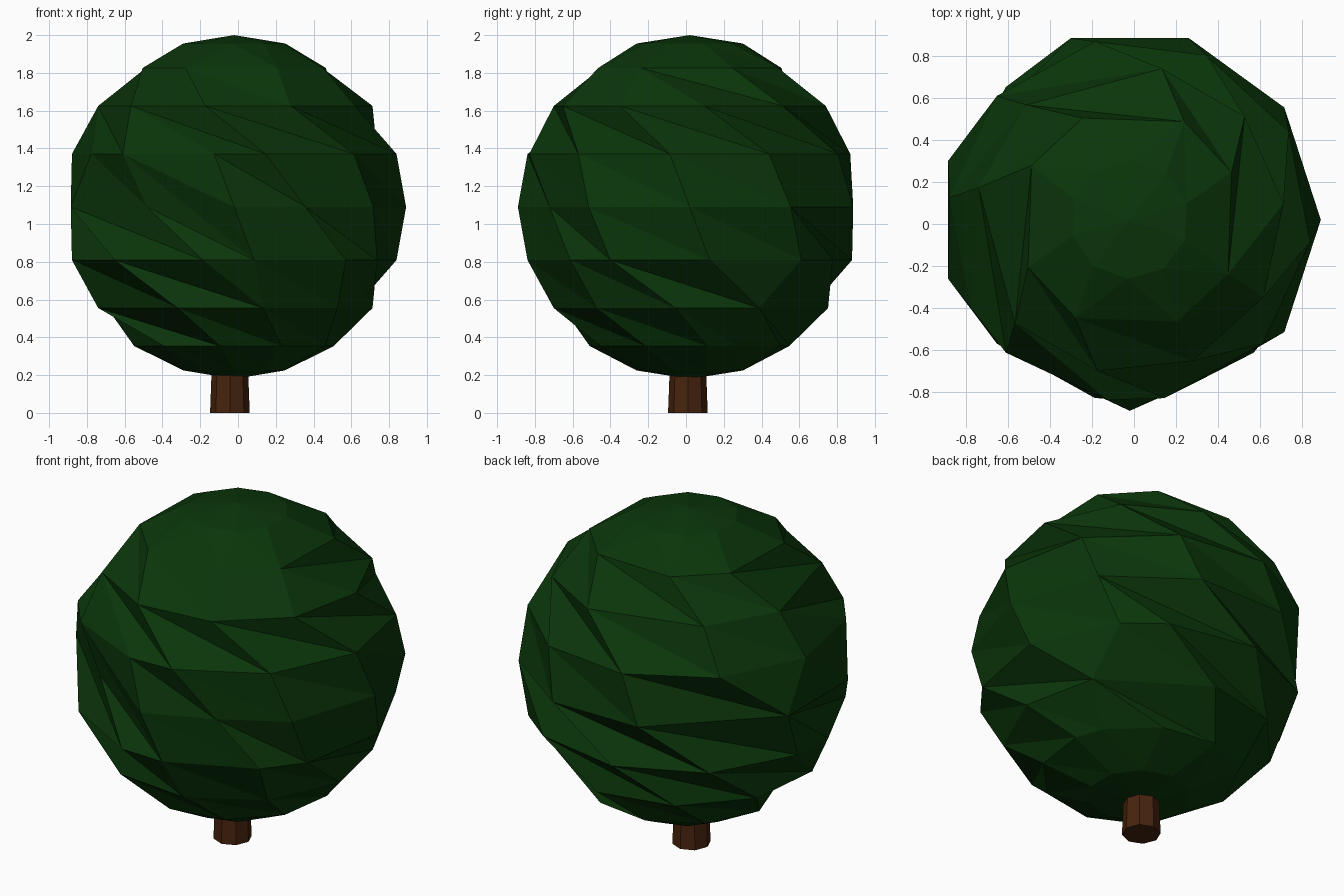
import bpy, bmesh
from math import cos, sin, radians

if "Cube" in bpy.data.objects:
    bpy.data.objects.remove(bpy.data.objects["Cube"], do_unlink=True)


def material(name, rgb):
    m = bpy.data.materials.new(name)
    m.use_nodes = True
    m.diffuse_color = (*rgb, 1)
    bsdf = m.node_tree.nodes["Principled BSDF"]
    bsdf.inputs["Base Color"].default_value = (*rgb, 1)
    bsdf.inputs["Roughness"].default_value = 0.9
    return m


def make_object(name, bm, mat):
    bmesh.ops.recalc_face_normals(bm, faces=bm.faces)
    mesh = bpy.data.meshes.new(name)
    bm.to_mesh(mesh)
    bm.free()
    mesh.materials.append(mat)
    obj = bpy.data.objects.new(name, mesh)
    bpy.context.collection.objects.link(obj)
    return obj


def zip_rings(bm, upper, lower, lean):
    """Join two rings of (angle, vertex) with triangles leaning by an angle."""
    def at(ring, i):
        turns, k = divmod(i, len(ring))
        return ring[k][0] + 360 * turns, ring[k][1]

    # start on the lower vertex that best matches the lean
    first = min(range(2 * len(lower)),
                key=lambda k: abs(at(lower, k)[0] - at(upper, 0)[0] - lean))
    u, l = 0, first
    while u < len(upper) or l < first + len(lower):
        (ua, uv), (un, unv) = at(upper, u), at(upper, u + 1)
        (la, lv), (ln, lnv) = at(lower, l), at(lower, l + 1)
        step_low = abs(ln - ua - lean) < abs(la - un - lean)
        if u == len(upper):
            step_low = True
        elif l == first + len(lower):
            step_low = False
        if step_low:
            bm.faces.new((uv, lv, lnv))
            l += 1
        else:
            bm.faces.new((uv, lv, unv))
            u += 1


# Foliage: a twisted, thinned ball of ten bands
CENTRE = (-0.02, 0.02, 1.09)
RADIUS = 0.91
rings = [
    list(range(16, 376, 36)),
    [25, 61, 115, 151, 205, 241, 295, 331],
    [6, 42, 78, 132, 168, 222, 258, 294, 330],
    [29, 65, 101, 137, 173, 209, 227, 263, 281, 317, 353],
    [0, 36, 72, 108, 162, 198, 234, 252, 270, 297, 324],
    [7, 43, 61, 97, 133, 169, 187, 223, 259, 277, 313, 331],
    [30, 84, 120, 156, 192, 246, 282, 318, 354],
    [10, 28, 64, 100, 136, 172, 226, 262, 298, 334],
    list(range(18, 378, 36)),
]
leans = [10, 32, 36, 20, 26, 28, 30, 15]
# Middle points where long flat faces cut inside the ball
dents = {(4, 234): 0.863, (4, 252): 0.863, (4, 297): 0.915}

bm = bmesh.new()


def ball_point(polar, angle, scale=1.0):
    p, a = radians(polar), radians(angle)
    r = RADIUS * sin(p) * scale
    return bm.verts.new((CENTRE[0] + r * cos(a), CENTRE[1] + r * sin(a),
                         CENTRE[2] + RADIUS * cos(p)))


bands = [[(a, ball_point(18 * (i + 1), a, dents.get((i, a), 1))) for a in ring]
         for i, ring in enumerate(rings)]
for i, lean in enumerate(leans):
    zip_rings(bm, bands[i], bands[i + 1], lean)
for band, polar in ((bands[0], 0), (bands[-1], 180)):
    pole = ball_point(polar, 0)
    for k in range(len(band)):
        bm.faces.new((band[k - 1][1], band[k][1], pole))
make_object("foliage", bm, material("dark green leaves", (0.003, 0.036, 0.003)))

# Trunk: a short tapered post reaching into the foliage
bm = bmesh.new()
bmesh.ops.create_cone(bm, cap_ends=True, segments=8, radius1=0.105,
                      radius2=0.09, depth=0.4)
bmesh.ops.translate(bm, verts=bm.verts, vec=(-0.043, 0.01, 0.2))
make_object("trunk", bm, material("brown bark", (0.062, 0.017, 0.004)))
